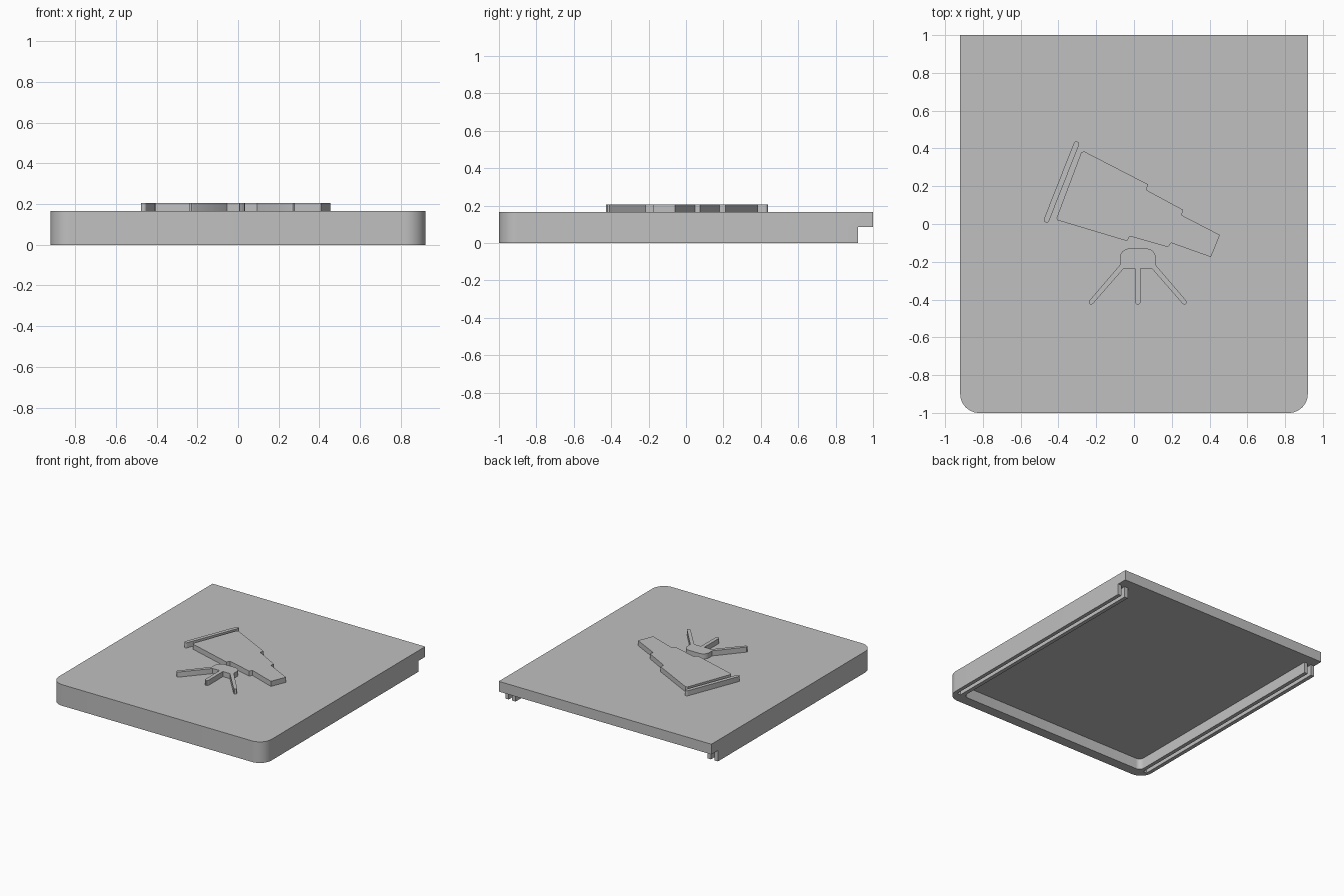
import bpy, bmesh, math

if "Cube" in bpy.data.objects:
    bpy.data.objects.remove(bpy.data.objects["Cube"])

grey = bpy.data.materials.new("light_grey")
grey.diffuse_color = (0.53, 0.53, 0.53, 1)
grey.use_nodes = True
grey.node_tree.nodes["Principled BSDF"].inputs["Base Color"].default_value = grey.diffuse_color


def arc(cx, cy, r, a0, a1, n=8):
    """Points on an arc, angles in degrees."""
    return [(cx + r * math.cos(math.radians(a0 + (a1 - a0) * i / n)),
             cy + r * math.sin(math.radians(a0 + (a1 - a0) * i / n)))
            for i in range(n + 1)]


def mirrored(half, cx=0.0):
    """Close a right-hand half outline by mirroring it across x = cx."""
    left = [(-x, y) for x, y in reversed(half) if x > 1e-5]
    return [(x + cx, y) for x, y in half + left]


def prism(name, outline, z0, z1):
    """Extrude a flat outline between two heights."""
    bm = bmesh.new()
    face = bm.faces.new([bm.verts.new((x, y, z0)) for x, y in outline])
    new = bmesh.ops.extrude_face_region(bm, geom=[face])["geom"]
    for v in new:
        if isinstance(v, bmesh.types.BMVert):
            v.co.z = z1
    bmesh.ops.recalc_face_normals(bm, faces=bm.faces)
    mesh = bpy.data.meshes.new(name)
    bm.to_mesh(mesh)
    bm.free()
    mesh.materials.append(grey)
    ob = bpy.data.objects.new(name, mesh)
    bpy.context.collection.objects.link(ob)
    return ob


def select(ob):
    bpy.ops.object.select_all(action='DESELECT')
    ob.select_set(True)
    bpy.context.view_layer.objects.active = ob


W, TOP, DECK, RAISED = 0.92, 0.165, 0.085, 0.205
BACK, FRONT = 0.92, -0.92

# Lid slab, rounded at its two front corners
lid = prism("lid", mirrored([(W, 1)] + arc(W - 0.1, -0.9, 0.1, 0, -90, 12)), 0, TOP)

# Underside recess: back step, side grooves and central pocket in one outline
recess = prism("recess_cutter", mirrored(
    [(1.1, 1.1), (1.1, BACK), (0.89, BACK), (0.89, FRONT), (0.86, FRONT),
     (0.86, BACK), (0.83, BACK)] + arc(0.79, FRONT + 0.04, 0.04, 0, -90, 6)),
    -0.1, DECK)
recess.hide_render = True
cut = lid.modifiers.new("recess", 'BOOLEAN')
cut.operation, cut.solver, cut.object = 'DIFFERENCE', 'EXACT', recess
select(lid)
bpy.ops.object.modifier_apply(modifier=cut.name)
bpy.data.objects.remove(recess)

# Raised telescope tube with stepped sections
tube = prism("telescope_tube", [
    (-0.28, 0.377), (-0.265, 0.385), (0.074, 0.21), (0.066, 0.18), (0.26, 0.075),
    (0.252, 0.047), (0.455, -0.058), (0.407, -0.175), (0.196, -0.1),
    (0.18, -0.122), (-0.022, -0.065), (-0.038, -0.09), (-0.405, 0.02),
    (-0.41, 0.032)], DECK + 0.075, RAISED)

# Lens rim: a slim bar with round ends
ax, ay, bx, by, r = -0.463, 0.022, -0.305, 0.423, 0.0145
turn = math.degrees(math.atan2(by - ay, bx - ax))
rim = prism("lens_rim", arc(bx, by, r, turn - 90, turn + 90)
            + arc(ax, ay, r, turn + 90, turn + 270), DECK + 0.075, RAISED)

# Tripod: domed head with three splayed legs
half = [(0.0, -0.13)] + arc(0.045, -0.18, 0.05, 90, 0) + [
    (0.095, -0.217), (0.258, -0.408), (0.259, -0.42), (0.249, -0.427),
    (0.238, -0.423), (0.074, -0.235), (0.0145, -0.235), (0.0145, -0.415),
    (0.009, -0.424), (0.0, -0.427)]
tripod = prism("tripod", mirrored(half, 0.02), DECK + 0.075, RAISED)

for ob in (lid, tube, rim, tripod):
    select(ob)
    bpy.ops.object.shade_smooth_by_angle(angle=math.radians(30))
